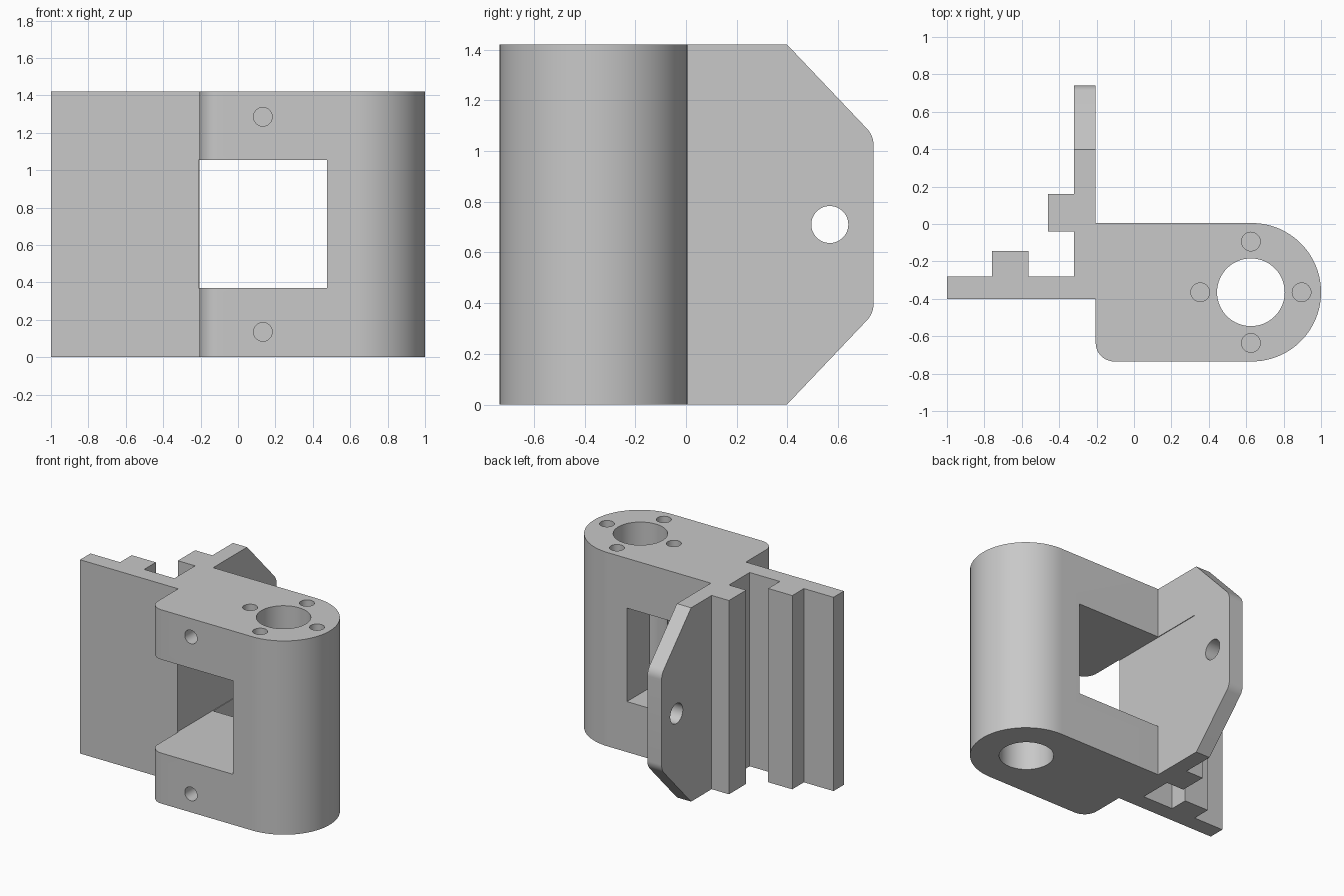
import bpy, bmesh, math
from mathutils import Matrix, Vector

old = bpy.data.objects.get("Cube")
if old:
    bpy.data.objects.remove(old, do_unlink=True)

H = 1.42                      # overall height
MID = H / 2
BORE = (0.625, -0.365)        # axis of the large bore

grey = bpy.data.materials.new("light grey")
grey.diffuse_color = (0.58, 0.58, 0.58, 1)
grey.use_nodes = True
grey.node_tree.nodes["Principled BSDF"].inputs["Base Color"].default_value = (0.58, 0.58, 0.58, 1)


def arc(cx, cy, r, start, end, steps):
    """Points along an arc, angles in degrees."""
    angles = [math.radians(start + (end - start) * i / steps) for i in range(steps + 1)]
    return [(cx + r * math.cos(a), cy + r * math.sin(a)) for a in angles]


def circle(cx, cy, r, steps=48):
    return arc(cx, cy, r, 0, 360, steps)[:-1]


# Each axis maps profile (u, v) and depth w to world coordinates
AXES = {
    "x": lambda u, v, w: (w, u, v),
    "y": lambda u, v, w: (u, w, v),
    "z": lambda u, v, w: (u, v, w),
}


def extrude(name, points, axis, low, high):
    """Solid made by sweeping a closed profile along one axis."""
    place = AXES[axis]
    bm = bmesh.new()
    base = bm.faces.new([bm.verts.new(place(u, v, low)) for u, v in points])
    moved = bmesh.ops.extrude_face_region(bm, geom=[base])["geom"]
    shift = Vector(place(0, 0, high - low))
    bmesh.ops.translate(bm, vec=shift, verts=[g for g in moved if isinstance(g, bmesh.types.BMVert)])
    bmesh.ops.recalc_face_normals(bm, faces=bm.faces)
    mesh = bpy.data.meshes.new(name)
    bm.to_mesh(mesh)
    bm.free()
    mesh.materials.append(grey)
    obj = bpy.data.objects.new(name, mesh)
    bpy.context.collection.objects.link(obj)
    return obj


def combine(target, tool, operation="DIFFERENCE"):
    """Apply a boolean and discard the tool."""
    mod = target.modifiers.new("cut", "BOOLEAN")
    mod.object = tool
    mod.operation = operation
    mod.solver = "EXACT"
    bpy.context.view_layer.objects.active = target
    bpy.ops.object.modifier_apply(modifier=mod.name)
    bpy.data.objects.remove(tool, do_unlink=True)


# Plan outline: ribbed side plate, rounded housing and rear wing
plan = [(-1, -0.4), (-0.205, -0.4)]
plan += arc(-0.105, -0.635, 0.1, 180, 270, 12)
plan += arc(0.63, -0.365, 0.37, -90, 90, 64)
plan += [(-0.205, 0.005), (-0.205, 0.8), (-0.32, 0.8),
         (-0.32, 0.16), (-0.46, 0.16), (-0.46, -0.04), (-0.32, -0.04),
         (-0.32, -0.28), (-0.565, -0.28), (-0.565, -0.145),
         (-0.76, -0.145), (-0.76, -0.28), (-1, -0.28)]
bracket = extrude("hinge_bracket", plan, "z", 0, H)

# Side outline trims the wing to sloped, rounded corners
upper = arc(0.64, 1.02, 0.1, 0, 42.8, 8) + [(0.303, H + 0.1), (-0.9, H + 0.1)]
lower = [(y, H - z) for y, z in reversed(upper)]
combine(bracket, extrude("wing_trim", lower + upper, "x", -1.2, 1.2), "INTERSECT")

# Square window through the housing, just grazing the wing
window = [(-0.21, 0.37), (0.475, 0.37), (0.475, 1.055), (-0.21, 1.055)]
combine(bracket, extrude("window_cutter", window, "y", -0.9, 0.38))

# Through bore and hole in the wing
combine(bracket, extrude("bore_cutter", circle(*BORE, 0.181, 64), "z", -0.1, H + 0.1))
combine(bracket, extrude("wing_hole_cutter", circle(0.567, MID, 0.073), "x", -0.4, -0.1))

# Four blind holes around the bore on the top
for i in range(4):
    a = i * math.pi / 2
    cx, cy = BORE[0] + 0.271 * math.cos(a), BORE[1] + 0.271 * math.sin(a)
    combine(bracket, extrude("top_hole_cutter", circle(cx, cy, 0.05, 32), "z", H - 0.25, H + 0.1))

# Two blind holes in the front
for z in (0.135, H - 0.135):
    combine(bracket, extrude("front_hole_cutter", circle(0.133, z, 0.05, 32), "y", -0.9, -0.45))

# Smooth curves, crisp edges
bpy.ops.object.select_all(action="DESELECT")
bracket.select_set(True)
bpy.context.view_layer.objects.active = bracket
bpy.ops.object.shade_smooth_by_angle(angle=math.radians(25))
